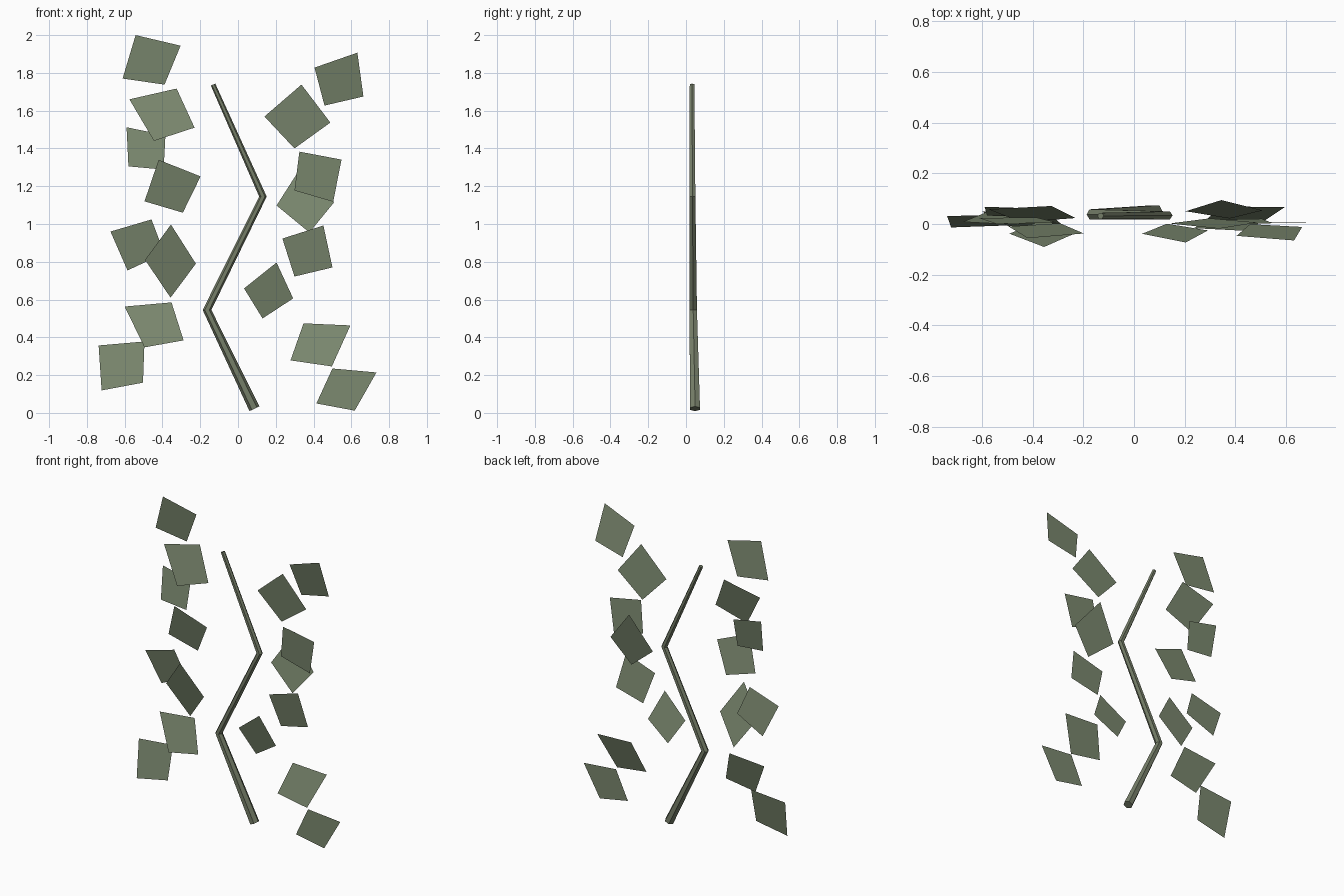
import bpy
import math


def material(name, color):
    mat = bpy.data.materials.new(name)
    mat.diffuse_color = color
    return mat


def add_mesh(name, verts, faces, mat):
    mesh = bpy.data.meshes.new(name)
    mesh.from_pydata(verts, [], faces)
    mesh.materials.append(mat)
    obj = bpy.data.objects.new(name, mesh)
    bpy.context.collection.objects.link(obj)
    return obj


green = material("leaf_green", (0.20, 0.25, 0.16, 1))
stem_green = material("stem_green", (0.18, 0.21, 0.14, 1))

# Zigzag stem: hexagonal rings, square-cut ends and mitred bends
# centre, ring tilt in the xz plane (degrees), half width, half depth
rings = [
    ((0.087, 0.048, 0.022), 25.5, 0.029, 0.030),
    ((-0.164, 0.038, 0.545), 0, 0.023, 0.023),
    ((0.132, 0.034, 1.145), 0, 0.020, 0.018),
    ((-0.132, 0.032, 1.738), 24, 0.013, 0.014),
]
SIDES = 6
verts, faces = [], []
for (cx, cy, cz), tilt, w, d in rings:
    t = math.radians(tilt)
    for i in range(SIDES):
        a = 2 * math.pi * i / SIDES
        u, v = w * math.cos(a), d * math.sin(a)
        verts.append((cx + u * math.cos(t), cy + v, cz + u * math.sin(t)))
for r in range(len(rings) - 1):
    for i in range(SIDES):
        j = (i + 1) % SIDES
        a, b = r * SIDES, (r + 1) * SIDES
        faces.append((a + i, a + j, b + j, b + i))
faces.append(tuple(reversed(range(SIDES))))
faces.append(tuple(range(len(verts) - SIDES, len(verts))))
add_mesh("stem", verts, faces, stem_green)


# Flat leaf: four outline corners (x, z), tilted back or forward about x
def leaf(name, depth, slope, *corners):
    zm = sum(z for _, z in corners) / 4
    pts = [(x, depth + slope * (z - zm), z) for x, z in corners]
    add_mesh(name, pts, [(3, 2, 1, 0)], green)


# Left side leaves, top to bottom
leaf("left_leaf_1", 0.014, -0.10, (-.542, 2.0), (-.304, 1.944), (-.389, 1.738), (-.611, 1.77))
leaf("left_leaf_2", 0.040, 0.23, (-.575, 1.66), (-.325, 1.717), (-.23, 1.51), (-.445, 1.44))
leaf("left_leaf_3", 0.048, 0.17, (-.59, 1.512), (-.384, 1.47), (-.394, 1.288), (-.58, 1.305))
leaf("left_leaf_4", -0.025, -0.21, (-.42, 1.34), (-.198, 1.252), (-.292, 1.06), (-.495, 1.12))
leaf("left_leaf_5", 0.020, -0.18, (-.675, .96), (-.458, 1.024), (-.39, .845), (-.585, .754))
leaf("left_leaf_6", -0.036, -0.28, (-.355, .997), (-.223, .79), (-.357, .61), (-.492, .81))
leaf("left_leaf_7", 0.024, 0.27, (-.60, .563), (-.352, .585), (-.288, .384), (-.495, .347))
leaf("left_leaf_8", 0.012, 0.19, (-.738, .357), (-.495, .378), (-.503, .16), (-.722, .119))

# Right side leaves, top to bottom
leaf("right_leaf_1", -0.031, -0.23, (.405, 1.828), (.632, 1.907), (.664, 1.675), (.458, 1.627))
leaf("right_leaf_2", 0.003, -0.12, (.336, 1.738), (.489, 1.537), (.299, 1.40), (.14, 1.569))
leaf("right_leaf_3", 0.010, -0.08, (.325, 1.383), (.548, 1.341), (.504, 1.118), (.299, 1.177))
leaf("right_leaf_4", 0.055, 0.20, (.345, 1.318), (.508, 1.114), (.378, .955), (.204, 1.098))
leaf("right_leaf_5", -0.005, -0.16, (.452, .992), (.50, .77), (.299, .722), (.235, .923))
leaf("right_leaf_6", -0.034, -0.25, (.204, .796), (.292, .606), (.13, .50), (.032, .659))
leaf("right_leaf_7", 0.037, 0.30, (.347, .474), (.595, .463), (.497, .246), (.278, .278))
leaf("right_leaf_8", 0.007, 0.01, (.50, .235), (.733, .214), (.618, .012), (.415, .05))
